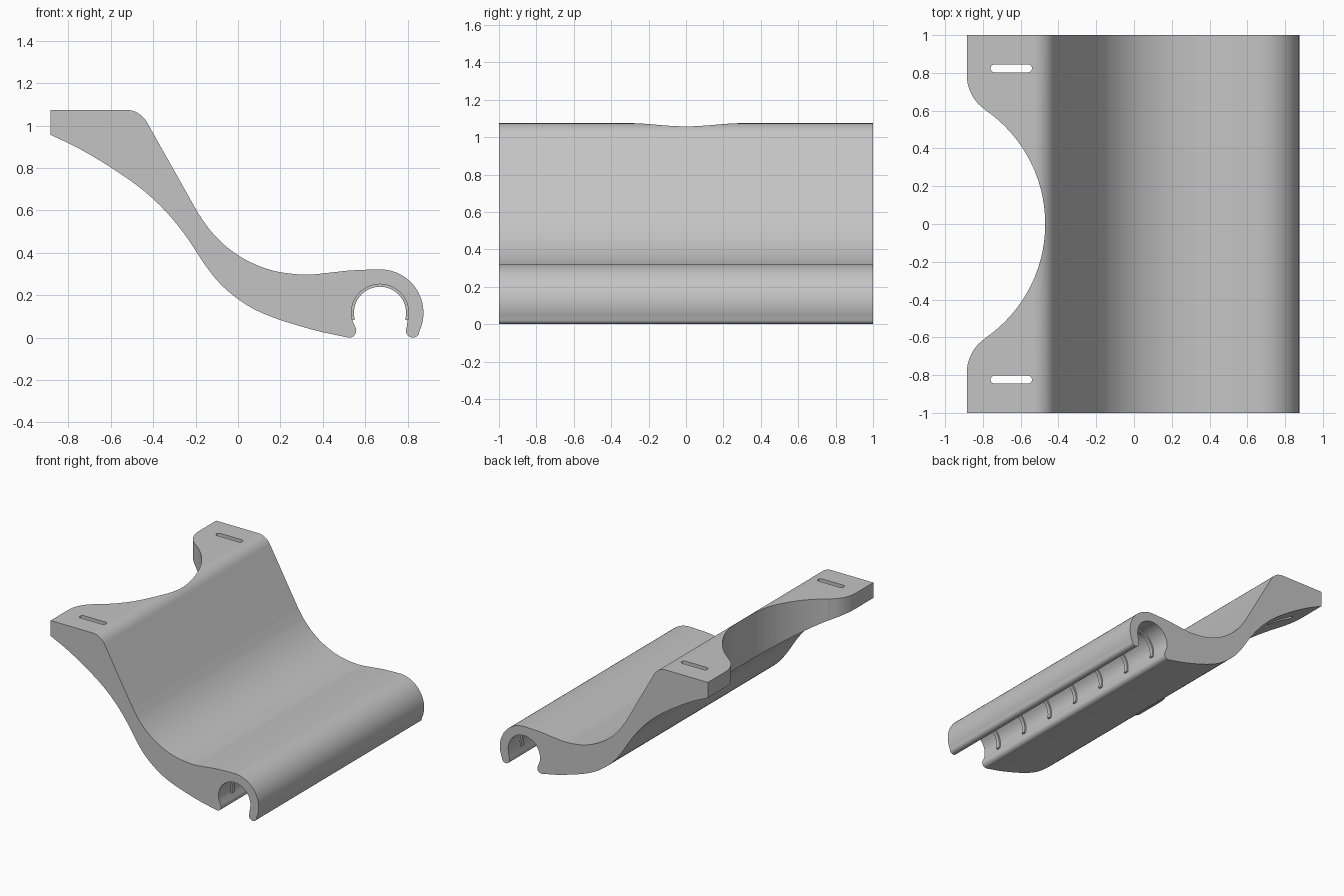
import bpy
import bmesh
from math import radians, cos, sin, sqrt
from mathutils import Vector

cube = bpy.data.objects.get("Cube")
if cube:
    bpy.data.objects.remove(cube, do_unlink=True)

grey = bpy.data.materials.new("plain grey")
grey.use_nodes = True
grey.diffuse_color = (0.55, 0.55, 0.55, 1)
grey.node_tree.nodes["Principled BSDF"].inputs["Base Color"].default_value = grey.diffuse_color


def arc(cx, cy, r, start, end, steps=24):
    """Points on a circular arc, angles in degrees."""
    angles = [radians(start + (end - start) * i / steps) for i in range(steps + 1)]
    return [(cx + r * cos(a), cy + r * sin(a)) for a in angles]


def smooth_path(points, steps=6):
    """Catmull-Rom curve through the points."""
    p = [Vector(q) for q in points]
    p = [2 * p[0] - p[1]] + p + [2 * p[-1] - p[-2]]
    out = []
    for a, b, c, d in zip(p, p[1:], p[2:], p[3:]):
        for i in range(steps):
            t = i / steps
            out.append((b + (c - a) * t / 2 + (2 * a - 5 * b + 4 * c - d) * t**2 / 2
                        + (3 * b - a - 3 * c + d) * t**3 / 2)[:])
    return out + [p[-2][:]]


def prism(name, outline, low, high, plan=False):
    """Extrude an outline along y, or along z when it is a plan shape."""
    bm = bmesh.new()
    verts = [bm.verts.new((u, v, low) if plan else (u, low, v)) for u, v in outline]
    face = bm.faces.new(verts)
    moved = bmesh.ops.extrude_face_region(bm, geom=[face])["geom"]
    shift = Vector((0, 0, high - low)) if plan else Vector((0, high - low, 0))
    bmesh.ops.translate(bm, vec=shift, verts=[g for g in moved if isinstance(g, bmesh.types.BMVert)])
    bmesh.ops.recalc_face_normals(bm, faces=bm.faces)
    mesh = bpy.data.meshes.new(name)
    bm.to_mesh(mesh)
    bm.free()
    mesh.materials.append(grey)
    obj = bpy.data.objects.new(name, mesh)
    bpy.context.collection.objects.link(obj)
    return obj


def activate(obj):
    bpy.ops.object.select_all(action="DESELECT")
    obj.select_set(True)
    bpy.context.view_layer.objects.active = obj


def cut(target, cutter):
    cutter.hide_render = True
    mod = target.modifiers.new("cut", "BOOLEAN")
    mod.operation, mod.solver, mod.object = "DIFFERENCE", "EXACT", cutter
    activate(target)
    bpy.ops.object.modifier_apply(modifier=mod.name)
    bpy.data.objects.remove(cutter, do_unlink=True)


# Side profile: shelf, slope, dip, hook and underside
left, hook_x, hook_z, bore = -0.885, 0.67, 0.117, 0.135
top = smooth_path([(-0.19, 0.59), (-0.13, 0.505), (-0.05, 0.425), (0.05, 0.36), (0.17, 0.315),
                   (0.31, 0.297), (0.42, 0.305), (0.52, 0.316), (0.6, 0.32)])
under = smooth_path([(0.4, 0.025), (0.3, 0.052), (0.18, 0.09), (0.08, 0.132), (0, 0.182),
                     (-0.08, 0.25), (-0.15, 0.335), (-0.25, 0.485), (-0.35, 0.605), (-0.46, 0.705),
                     (-0.6, 0.803), (-0.75, 0.892), (left, 0.957)])
profile = ([(left, 1.075)] + arc(-0.53, 0.96, 0.115, 90, 30, 10) + top
           + arc(hook_x, hook_z, 0.205, 90, -25)
           + arc(0.825, 0.033, 0.033, -28, -208, 12)
           + arc(hook_x, hook_z, bore, -15, 195, 36)
           + arc(0.525, 0.033, 0.033, 28, -98, 10) + under)
body = prism("curved_body", profile, -1, 1)

# Scooped opening with rounded pad corners, seen in plan
fillet = 0.22
corner_y = 0.788
half = arc(-1.203, 0, 0.733, 0, 55.7, 30) + arc(left + fillet, corner_y, fillet, 235, 180, 14)
lower = [(x, -y) for x, y in reversed(half[1:])]
cut(body, prism("scoop_cutter", [(-1.5, -corner_y)] + lower + half + [(-1.5, corner_y)], -0.5, 2, True))

# Strap slots through both pads
for y in (-0.824, 0.824):
    r = 0.021
    slot = arc(-0.54 - r, y, r, -90, 90, 10) + arc(-0.76 + r, y, r, 90, 270, 10)
    cut(body, prism("slot_cutter", slot, 0.5, 1.5, True))
parts = [body]

# Thin grip ribs inside the hook
for i in range(7):
    y = (i - 3) * 0.28
    ring = arc(hook_x, hook_z, bore + 0.006, -15, 195, 36) + arc(hook_x, hook_z, bore - 0.012, 195, -15, 36)
    parts.append(prism("grip_rib", ring, y - 0.014, y + 0.014))

for obj in parts:
    activate(obj)
    bpy.ops.object.shade_smooth_by_angle(angle=radians(30))
